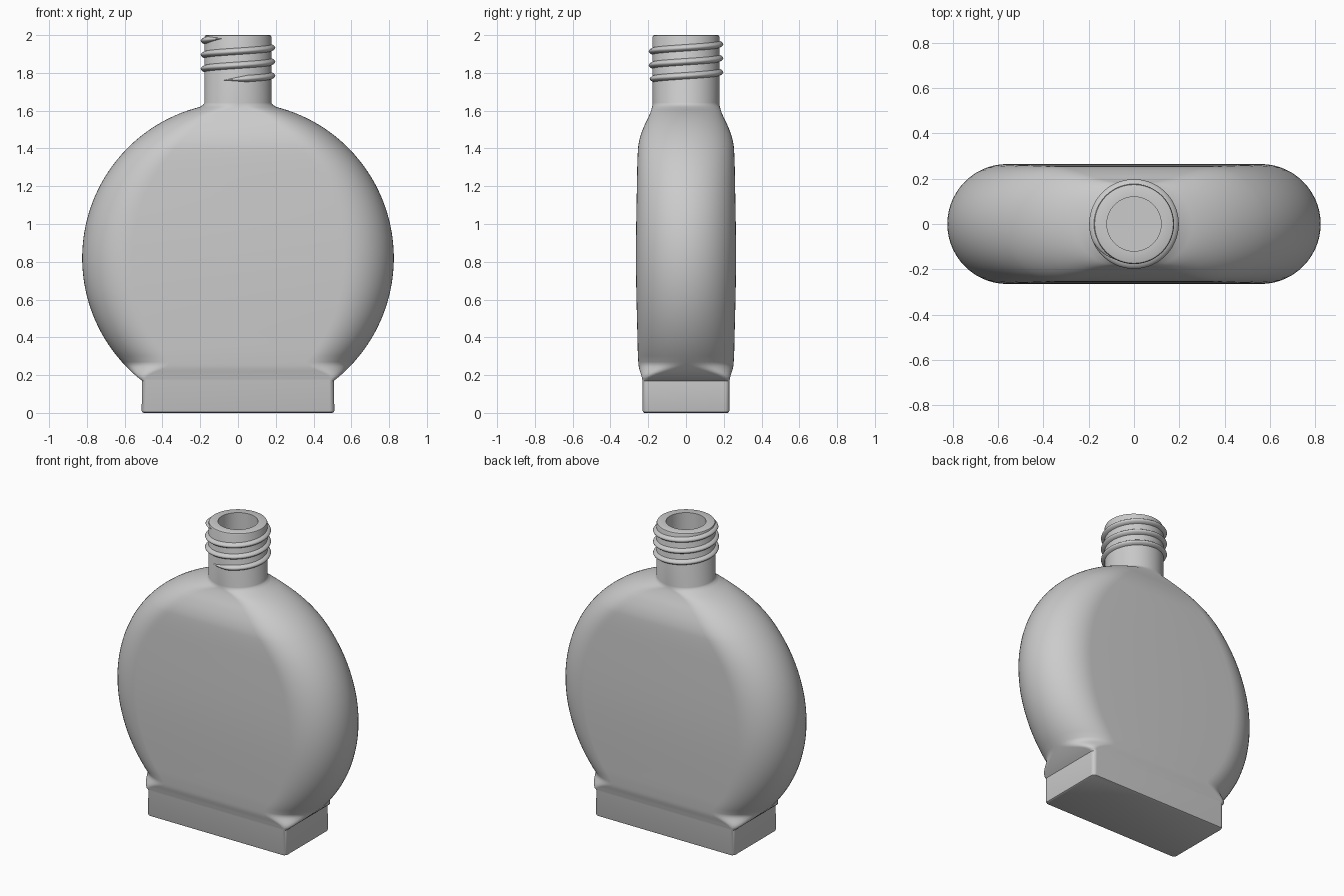
import bpy, bmesh
from math import sin, cos, pi, sqrt, radians

if "Cube" in bpy.data.objects:
    bpy.data.objects.remove(bpy.data.objects["Cube"])

CORNER = 14          # segments per section corner
T = 0.055            # wall thickness


def section(z, w, d, r):
    """Rounded rectangle at height z: half width w, half depth d, corner radius r."""
    pts = []
    for q, (sx, sy) in enumerate(((1, 1), (-1, 1), (-1, -1), (1, -1))):
        for i in range(CORNER + 1):
            a = (q + i / CORNER) * pi / 2
            pts.append((sx * (w - r) + r * cos(a), sy * (d - r) + r * sin(a), z))
    return pts


def loft(name, rings, angle):
    """Skin a list of equal rings, cap both ends, shade smooth."""
    bm = bmesh.new()
    rows = [[bm.verts.new(p) for p in ring] for ring in rings]
    n = len(rows[0])
    for a, b in zip(rows, rows[1:]):
        for i in range(n):
            j = (i + 1) % n
            bm.faces.new((a[i], a[j], b[j], b[i]))
    bm.faces.new(rows[0][::-1])
    bm.faces.new(rows[-1])
    bmesh.ops.remove_doubles(bm, verts=bm.verts, dist=1e-5)
    bmesh.ops.recalc_face_normals(bm, faces=bm.faces)
    me = bpy.data.meshes.new(name)
    bm.to_mesh(me)
    bm.free()
    ob = bpy.data.objects.new(name, me)
    bpy.context.collection.objects.link(ob)
    bpy.ops.object.select_all(action='DESELECT')
    ob.select_set(True)
    bpy.context.view_layer.objects.active = ob
    bpy.ops.object.shade_smooth_by_angle(angle=radians(angle))
    return ob


# Half depth of the flask by height
DEPTH = [(0.17, .23), (0.2, .237), (0.25, .251), (0.4, .257), (0.8, .265), (1.2, .26),
         (1.4, .254), (1.46, .243), (1.52, .221), (1.57, .197), (1.61, .182), (1.64, .177)]


def depth(z):
    """Smooth Hermite interpolation of the depth profile."""
    k = max(i for i in range(len(DEPTH) - 1) if DEPTH[i][0] <= z + 1e-9)

    def slope(i):
        a, b = DEPTH[max(i - 1, 0)], DEPTH[min(i + 1, len(DEPTH) - 1)]
        return (b[1] - a[1]) / (b[0] - a[0])
    (z0, d0), (z1, d1) = DEPTH[k], DEPTH[k + 1]
    h = z1 - z0
    t = (z - z0) / h
    return ((2*t**3 - 3*t**2 + 1) * d0 + (t**3 - 2*t**2 + t) * h * slope(k)
            + (3*t**2 - 2*t**3) * d1 + (t**3 - t**2) * h * slope(k + 1))


def flask(z):
    """Section sizes of the round flask: disc outline with full-round edges."""
    w = sqrt(0.825 ** 2 - (z - 0.82) ** 2)
    d = depth(z)
    t = min(max((z - 0.17) / 0.1, 0), 1)
    return w, d, 0.025 + (min(d, w) - 0.025) * t * t * (3 - 2 * t)


heights = [0.17 + 0.0125 * i for i in range(8)]
heights += [0.27 + 1.13 * i / 36 for i in range(37)]
heights += [1.4 + 0.22 * i / 14 for i in range(1, 15)]

# Outside: foot, flask, neck
rings = [section(0, .50, .22, .02), section(.004, .507, .227, .024), section(.012, .51, .23, .025)]
rings += [section(z, *flask(z)) for z in heights]
rings += [section(z, r, min(r, .177), min(r, .177)) for z, r in
          ((1.632, .183), (1.642, .177), (1.99, .177), (1.997, .174), (2.0, .168))]
# Inside: bore and cavity
rings += [section(z, .12, .12, .12) for z in (2.0, 1.64, 1.6)]
for z in reversed(heights):
    if z < 1.56:
        w, d, r = flask(z)
        rings.append(section(z, w - T, d - T, max(r - T, .01)))
rings.append(section(.06, .455, .175, .01))
loft("bottle_body", rings, 35)

# Screw thread: right-handed helix, tapered at both ends
PITCH, START, END, STEPS = 0.074, radians(-115), 5 * pi + radians(65), 210
PROFILE = [(-.006, -.020), (.008, -.015), (.019, -.007), (.022, 0),
           (.019, .007), (.008, .015), (-.006, .020)]
coil = []
for i in range(STEPS + 1):
    a = START + (END - START) * i / STEPS
    s = max(min(1, (a - START) / 0.7, (END - a) / 0.7), 0.05)
    z = 1.785 + PITCH * a / (2 * pi)
    coil.append([((.176 + u * s) * cos(a), (.176 + u * s) * sin(a), z + v * s)
                 for u, v in PROFILE])
loft("neck_thread", coil, 50)
